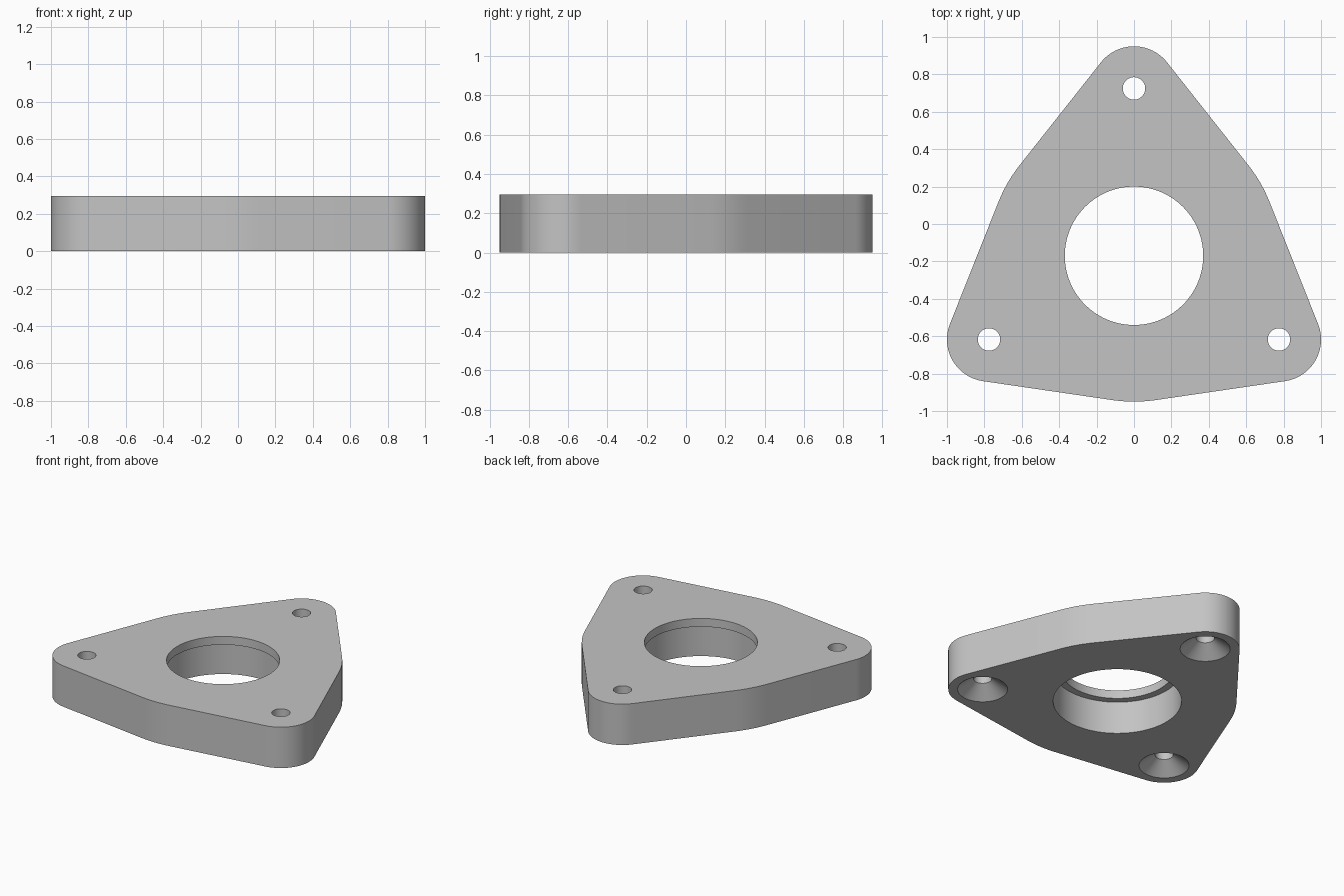
import bpy
import bmesh
from math import sin, cos, pi, acos, radians
from mathutils import Vector

cube = bpy.data.objects.get("Cube")
if cube:
    bpy.data.objects.remove(cube, do_unlink=True)

HEIGHT = 0.295
CENTRE = Vector((0, -0.17, 0))   # axis of the bore
HUB_R, LOBE_R, LOBE_DIST = 0.78, 0.225, 0.895

grey = bpy.data.materials.new("plain grey")
grey.use_nodes = True
colour = (0.55, 0.55, 0.55, 1)
grey.diffuse_color = colour
grey.node_tree.nodes["Principled BSDF"].inputs["Base Color"].default_value = colour


def make_object(name, bm):
    bmesh.ops.recalc_face_normals(bm, faces=bm.faces)
    mesh = bpy.data.meshes.new(name)
    bm.to_mesh(mesh)
    bm.free()
    mesh.materials.append(grey)
    obj = bpy.data.objects.new(name, mesh)
    bpy.context.collection.objects.link(obj)
    return obj


def arc(centre, radius, start, end, steps):
    for i in range(steps + 1):
        a = start + (end - start) * i / steps
        yield centre + radius * Vector((cos(a), sin(a), 0))


def turned_cutter(name, profile, centre, sides):
    """Solid of revolution from (radius, height) pairs."""
    bm = bmesh.new()
    rings = [[bm.verts.new(centre + Vector((r * cos(2 * pi * i / sides),
                                            r * sin(2 * pi * i / sides), z)))
              for i in range(sides)] for r, z in profile]
    for low, high in zip(rings, rings[1:]):
        for i in range(sides):
            j = (i + 1) % sides
            bm.faces.new((low[i], low[j], high[j], high[i]))
    bm.faces.new(rings[0])
    bm.faces.new(rings[-1])
    return make_object(name, bm)


# Outline: three round lobes joined by tangents to a central hub circle
tangent = acos((HUB_R - LOBE_R) / LOBE_DIST)
outline, lobes = [], []
for k in range(3):
    a = pi / 2 + k * 2 * pi / 3
    lobe = CENTRE + LOBE_DIST * Vector((cos(a), sin(a), 0))
    lobes.append(lobe)
    outline += arc(lobe, LOBE_R, a - tangent, a + tangent, 24)
    outline += arc(CENTRE, HUB_R, a + tangent, a + 2 * pi / 3 - tangent, 6)

# Flange plate
bm = bmesh.new()
base = bm.faces.new([bm.verts.new(p) for p in outline])
top = bmesh.ops.extrude_face_region(bm, geom=[base], use_keep_orig=True)
bmesh.ops.translate(bm, vec=(0, 0, HEIGHT),
                    verts=[v for v in top["geom"] if isinstance(v, bmesh.types.BMVert)])
plate = make_object("flange_plate", bm)

# Stepped bore with a thin lip at the top, and countersunk screw holes
cutters = [turned_cutter("bore_cutter",
                         [(0.42, -0.1), (0.42, 0.235), (0.37, 0.235), (0.37, 0.4)],
                         CENTRE, 96)]
for lobe in lobes:
    cutters.append(turned_cutter("screw_hole_cutter",
                                 [(0.164, -0.1), (0.164, 0), (0.06, 0.08), (0.06, 0.4)],
                                 lobe, 48))

bpy.ops.object.select_all(action='DESELECT')
plate.select_set(True)
bpy.context.view_layer.objects.active = plate
for cutter in cutters:
    mod = plate.modifiers.new("cut", 'BOOLEAN')
    mod.operation = 'DIFFERENCE'
    mod.solver = 'EXACT'
    mod.object = cutter
    bpy.ops.object.modifier_apply(modifier=mod.name)
    bpy.data.objects.remove(cutter, do_unlink=True)

bpy.ops.object.shade_smooth_by_angle(angle=radians(30))
